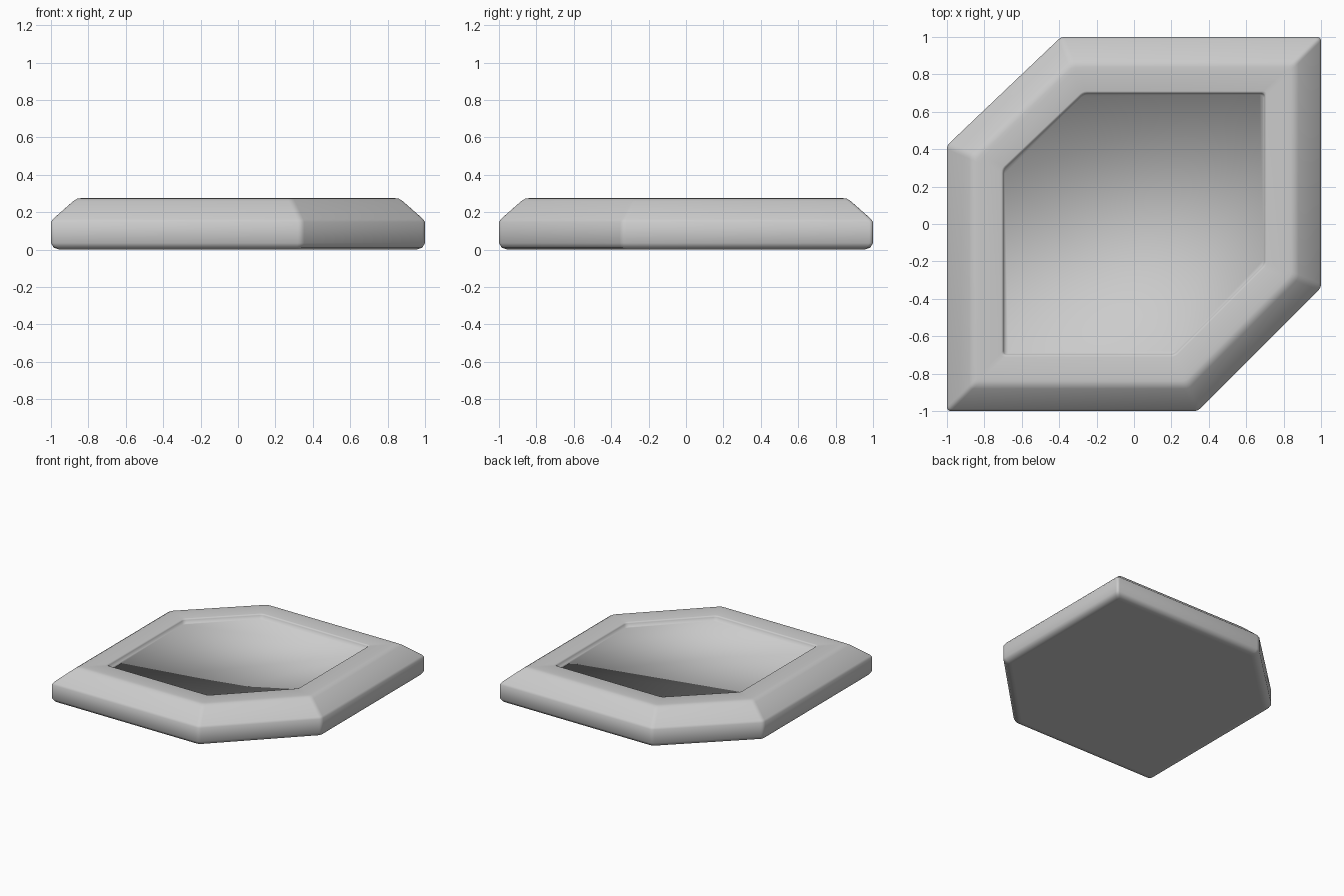
import bpy, bmesh
from mathutils import Vector

if "Cube" in bpy.data.objects:
    bpy.data.objects.remove(bpy.data.objects["Cube"])

# Six-sided outline, counter-clockwise
OUTLINE = [Vector(p) for p in [(-1, -1), (0.34, -1), (1, -0.34),
                               (1, 1), (-0.39, 1), (-1, 0.42)]]
# Cross-section from the underside to the recessed floor: (inset, height)
PROFILE = [(0.065, 0), (0.045, 0), (0.015, 0.01), (0, 0.035), (0, 0.148),
           (0.01, 0.163), (0.12, 0.26), (0.14, 0.272), (0.16, 0.275),
           (0.18, 0.275), (0.29, 0.275), (0.297, 0.273), (0.302, 0.265),
           (0.308, 0.238)]


def inset_ring(inset, r=0.02):
    """Mitred inset of the outline with small rounded corners."""
    n = len(OUTLINE)
    corners = []
    for i, p in enumerate(OUTLINE):
        a = (p - OUTLINE[i - 1]).normalized()
        b = (OUTLINE[(i + 1) % n] - p).normalized()
        na, nb = Vector((-a.y, a.x)), Vector((-b.y, b.x))
        corners.append(p + (na + nb) * inset / (1 + na.dot(nb)))
    pts = []
    for i, p in enumerate(corners):
        s = p + (corners[i - 1] - p).normalized() * r
        e = p + (corners[(i + 1) % n] - p).normalized() * r
        pts += [s * (1 - t) ** 2 + p * 2 * t * (1 - t) + e * t * t
                for t in (0, 0.33, 0.67, 1)]
    return pts


# Tray: stacked rings bridged together, capped by the underside and floor
bm = bmesh.new()
rings = [[bm.verts.new((p.x, p.y, z)) for p in inset_ring(d)] for d, z in PROFILE]
for lo, hi in zip(rings, rings[1:]):
    for i in range(len(lo)):
        j = (i + 1) % len(lo)
        bm.faces.new((lo[i], lo[j], hi[j], hi[i]))
bm.faces.new(rings[0][::-1])
bm.faces.new(rings[-1])
for f in bm.faces:
    f.smooth = True
mesh = bpy.data.meshes.new("hexagonal_tray")
bm.to_mesh(mesh)
bm.free()
tray = bpy.data.objects.new("hexagonal_tray", mesh)
bpy.context.collection.objects.link(tray)
